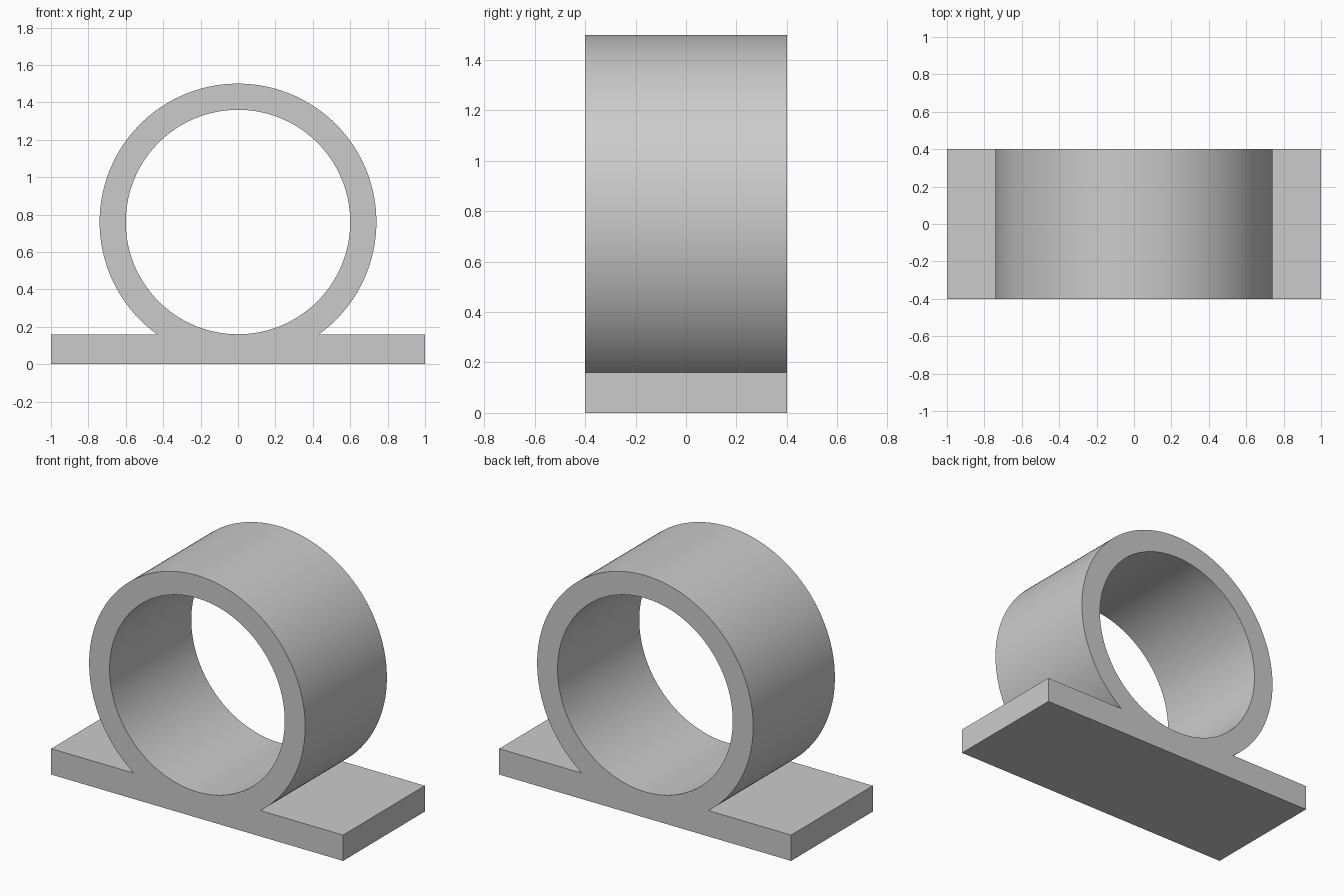
import bpy, bmesh
from math import sin, cos, atan2, sqrt, pi, radians

cube = bpy.data.objects.get("Cube")
if cube:
    bpy.data.objects.remove(cube, do_unlink=True)

R_OUT, R_IN, CENTRE_Z = 0.74, 0.60, 0.76
PLATE_TOP, HALF_LEN, HALF_DEPTH = 0.16, 1.0, 0.40
FOOT_X = sqrt(R_OUT**2 - (CENTRE_Z - PLATE_TOP)**2)   # ring meets plate
FOOT_ANGLE = atan2(FOOT_X, CENTRE_Z - PLATE_TOP)
UPPER, LOWER = 144, 36

grey = bpy.data.materials.new("plain grey")
grey.use_nodes = True
colour = (0.6, 0.6, 0.6, 1)
grey.diffuse_color = colour
bsdf = grey.node_tree.nodes["Principled BSDF"]
bsdf.inputs["Base Color"].default_value = colour
bsdf.inputs["Roughness"].default_value = 0.6

bm = bmesh.new()


def vert(x, z):
    return bm.verts.new((x, -HALF_DEPTH, z))


def on_circle(r, a):
    return vert(r * sin(a), CENTRE_Z - r * cos(a))


def strip(a, b):
    for i in range(len(a) - 1):
        bm.faces.new((a[i], a[i + 1], b[i + 1], b[i]))


# Ring wall above the plate
sweep = [FOOT_ANGLE + (2 * pi - 2 * FOOT_ANGLE) * i / UPPER for i in range(UPPER + 1)]
inner = [on_circle(R_IN, a) for a in sweep]
outer = [on_circle(R_OUT, a) for a in sweep]
strip(inner, outer)

# Middle of the plate, hollowed by the bore
steps = [-1 + 2 * i / LOWER for i in range(LOWER + 1)]
bore = [inner[-1]] + [on_circle(R_IN, FOOT_ANGLE * t) for t in steps[1:-1]] + [inner[0]]
floor = [vert(FOOT_X * t, 0) for t in steps]
strip(bore, floor)

# Plate wings on both sides
for side, foot, ring_in, under in ((1, outer[0], inner[0], floor[-1]),
                                   (-1, outer[-1], inner[-1], floor[0])):
    bm.faces.new((ring_in, foot, under))
    bm.faces.new((under, vert(side * HALF_LEN, 0), vert(side * HALF_LEN, PLATE_TOP), foot))

# Extrude the section through the full depth
section = bm.faces[:]
bmesh.ops.recalc_face_normals(bm, faces=section)
result = bmesh.ops.extrude_face_region(bm, geom=section, use_keep_orig=True)
moved = [g for g in result["geom"] if isinstance(g, bmesh.types.BMVert)]
bmesh.ops.translate(bm, verts=moved, vec=(0, 2 * HALF_DEPTH, 0))
bmesh.ops.recalc_face_normals(bm, faces=bm.faces[:])

mesh = bpy.data.meshes.new("ring_bracket")
bm.to_mesh(mesh)
bm.free()
mesh.materials.append(grey)
bracket = bpy.data.objects.new("ring_bracket", mesh)
bpy.context.collection.objects.link(bracket)

# Smooth curved walls, sharp rims
bpy.ops.object.select_all(action="DESELECT")
bracket.select_set(True)
bpy.context.view_layer.objects.active = bracket
bpy.ops.object.shade_smooth_by_angle(angle=radians(30))
